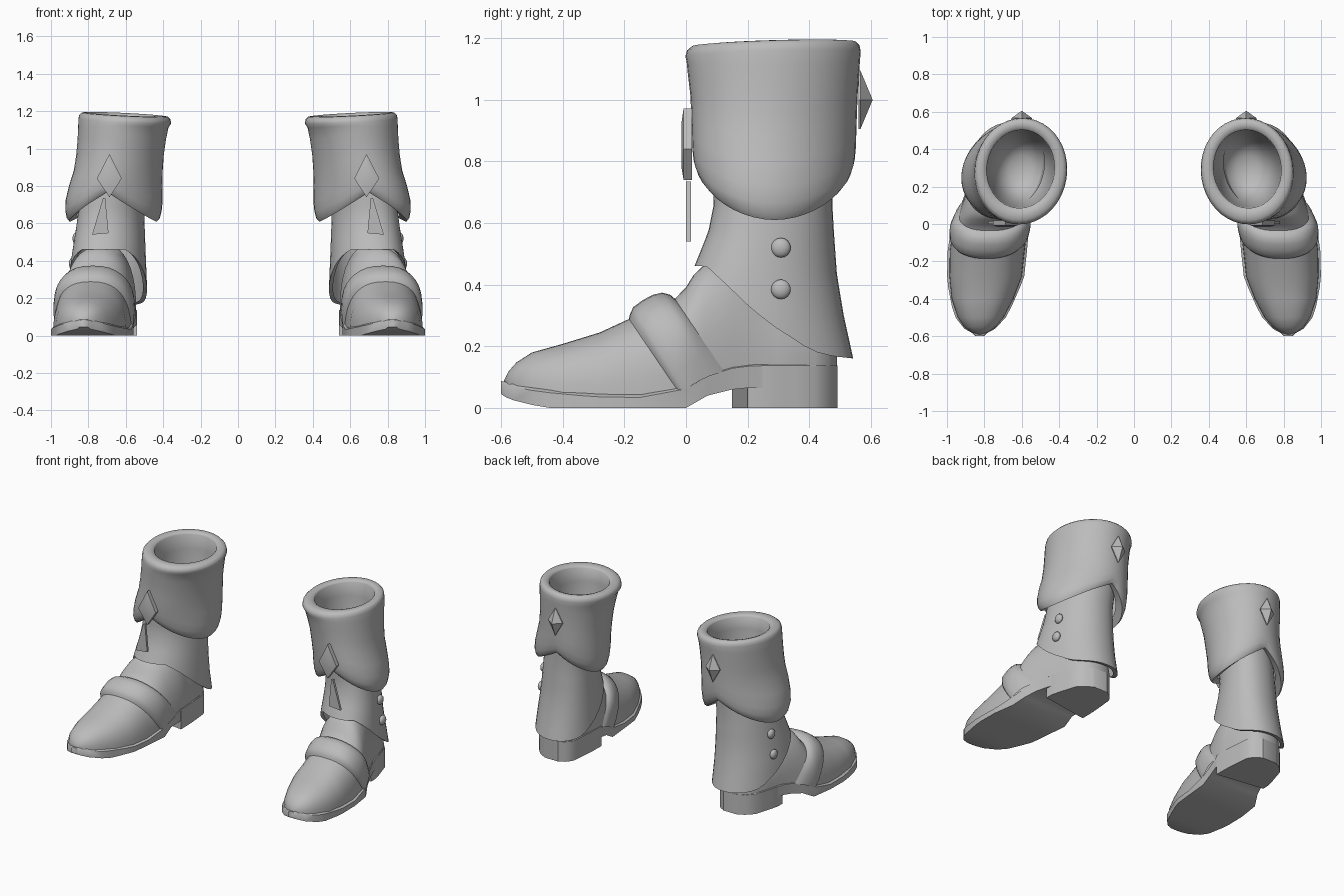
import bpy, bmesh, math
from mathutils import Vector

if "Cube" in bpy.data.objects:
    bpy.data.objects.remove(bpy.data.objects["Cube"])

grey = bpy.data.materials.new("grey leather")
grey.diffuse_color = (0.5, 0.5, 0.5, 1)
grey.use_nodes = True
grey.node_tree.nodes["Principled BSDF"].inputs["Base Color"].default_value = grey.diffuse_color


def finish(name, bm, angle=35):
    """Turn a bmesh into a mirrored pair of parts."""
    bmesh.ops.recalc_face_normals(bm, faces=bm.faces)
    me = bpy.data.meshes.new(name)
    bm.to_mesh(me)
    bm.free()
    me.materials.append(grey)
    ob = bpy.data.objects.new(name, me)
    bpy.context.collection.objects.link(ob)
    bpy.ops.object.select_all(action='DESELECT')
    ob.select_set(True)
    bpy.context.view_layer.objects.active = ob
    bpy.ops.object.shade_smooth_by_angle(angle=math.radians(angle))
    ob.modifiers.new("pair", 'MIRROR').use_axis[0] = True
    return ob


def loft(name, rings, start=False, end=False, closed=True, angle=35):
    """Skin a list of equal-length rings."""
    bm = bmesh.new()
    vs = [[bm.verts.new(p) for p in r] for r in rings]
    n = len(vs[0])
    for a, b in zip(vs, vs[1:]):
        for i in range(n if closed else n - 1):
            j = (i + 1) % n
            bm.faces.new((a[i], a[j], b[j], b[i]))
    if start:
        bm.faces.new(vs[0][::-1])
    if end:
        bm.faces.new(vs[-1])
    return finish(name, bm, angle)


def table(rows, t):
    """Linear lookup in rows sorted by their first value."""
    if t <= rows[0][0]:
        return rows[0][1:]
    for a, b in zip(rows, rows[1:]):
        if t <= b[0]:
            f = (t - a[0]) / (b[0] - a[0])
            return tuple(p + (q - p) * f for p, q in zip(a[1:], b[1:]))
    return rows[-1][1:]


# Shoe upper: y, centre x, half width, base z, top z
SHOE = [(-.59, .825, .012, .075, .09), (-.575, .825, .05, .07, .12), (-.55, .824, .083, .065, .148),
        (-.5, .82, .122, .055, .18), (-.4, .81, .165, .042, .208), (-.28, .793, .194, .034, .245),
        (-.15, .785, .2, .032, .305), (-.04, .772, .2, .04, .35), (0, .767, .196, .06, .392),
        (.025, .762, .19, .078, .432), (.065, .75, .186, .1, .472), (.16, .722, .178, .13, .49),
        (.22, .71, .165, .135, .45), (.3, .703, .152, .135, .36), (.42, .69, .128, .135, .3),
        (.465, .683, .095, .135, .26), (.49, .68, .045, .135, .22)]


def shoe_point(y, a, grow=0.0):
    cx, hw, zb, zt = table(SHOE, y)
    c, s = math.cos(a), max(0, math.sin(a))
    return Vector((cx + (hw + grow * (.4 + .6 * s)) * math.copysign(abs(c) ** .85, c), y,
                   zb + (zt + grow - zb) * s ** .85))


ARC = [math.pi * i / 20 for i in range(21)]
loft("shoe_upper", [[shoe_point(r[0], a) for a in ARC] for r in SHOE], True, True)

# Instep strap, slanted across the shoe and wrapped around it
STRAP = [(0, -.005), (.03, .014), (.1, .032), (.3, .041), (.5, .045), (.7, .04), (.87, .022), (1, -.005)]
rings = []
for t, grow in STRAP:
    ring = []
    for a in ARC:
        y = 0
        for _ in range(30):
            z = shoe_point(y, a).z
            y = .65 * y + .35 * (-.045 + .2 * t - .68 * (z - .08))
        ring.append(shoe_point(y, a, grow))
    rings.append(ring)
loft("instep_strap", rings, closed=False, angle=50)

# Sole: y, bottom z
SOLE = [(-.6, .045), (-.585, .035), (-.56, .025), (-.5, .01), (-.44, 0), (-.34, 0), (-.28, 0), (-.15, 0),
        (0, 0), (.07, .04), (.15, .06), (.2, .065), (.3, .065), (.42, .065), (.48, .065)]
rings = []
for y, zb in SOLE:
    cx, hw, base, _ = table(SHOE, y)
    w = hw + (.012 if y < .05 else .004)
    rings.append([(cx - w, y, zb), (cx + w, y, zb), (cx + w, y, base + .002),
                  (cx + w - .014, y, base + .012), (cx - w + .014, y, base + .012), (cx - w, y, base + .002)])
loft("sole", rings, True, True, angle=50)

# Heel block with a slanted front face and a round back
BACK = (.25, .3, .36, .42, .45, .47, .485, .492)
side = {s: [(table(SHOE, y)[0] + s * (table(SHOE, y)[1] + .006), y) for y in BACK] for s in (-1, 1)}
HEEL = [(.54, .15), (.875, .2)] + side[1] + side[-1][::-1]
loft("heel", [[(x, y, z) for x, y in HEEL] for z in (0, .137)], True, True)

# Gaiter: z, inner x, outer x, front y, back y, shear
LEG = [(.15, .485, .905, -.05, .545, .1), (.3, .492, .9, -.03, .512, .13), (.43, .498, .884, .015, .49, .16),
       (.57, .503, .862, .072, .48, .17), (.66, .505, .85, .09, .475, .17), (.85, .48, .82, .09, .48, .17)]
HEM = [(.03, .46), (.07, .46), (.15, .39), (.27, .27), (.4, .185), (.47, .168), (.55, .16)]


def tube_point(rows, z, a, scale=1.0, power=1.0):
    """Point on an oval tube; shear skews each oval toward the foot's direction."""
    xi, xo, yf, yb, shear = table(rows, z)
    c, s = (math.copysign(abs(v) ** power, v) for v in (math.cos(a), math.sin(a)))
    y = s * (yb - yf) / 2 * scale
    return Vector(((xi + xo) / 2 + c * (xo - xi) / 2 * scale - shear * y, (yf + yb) / 2 + y, z))


ROUND = [2 * math.pi * i / 40 for i in range(40)]
hem = []
for a in ROUND:
    z = .3
    for _ in range(40):
        z = .6 * z + .4 * table(HEM, tube_point(LEG, z, a).y)[0]
    hem.append(z)
rings = [[tube_point(LEG, h + .01, a, .9, .92) for a, h in zip(ROUND, hem)]]
for i in range(11):
    rings.append([tube_point(LEG, h + (.85 - h) * i / 10, a, 1, .92) for a, h in zip(ROUND, hem)])
loft("gaiter", rings)

# Folded cuff with a notch at front and back; same columns as the gaiter
CUFF = [(.6, .415, .92, .05, .525, .17), (.7, .406, .924, .035, .54, .17), (.8, .408, .9, .022, .55, .17),
        (.9, .405, .87, .018, .553, .13), (1, .395, .86, .016, .556, .09), (1.1, .375, .855, .004, .563, .05),
        (1.17, .356, .853, -.002, .567, .03)]
RIM = [(0, .357, .853, -.002, .567, .03), (1, .425, .787, .085, .503, .03)]


def rim_point(a, inset, dz):
    p = tube_point(RIM, inset, a)
    p.z = 1.173 + dz + .05 * (p.x - .6) + .03 * (p.y - .28)
    return p


edge = []
for a in ROUND:
    edge.append(.61 + .157 * max(0, 1 - abs(math.cos(a))) ** .95)
rings = [[tube_point(CUFF, e + .03, a, .76) for a, e in zip(ROUND, edge)]]
for t, s in ((0, .92), (.03, .965), (.1, .99), (.2, 1), (.35, 1), (.5, 1), (.65, 1), (.8, 1), (.92, 1)):
    rings.append([tube_point(CUFF, e + (1.155 - e) * t, a, s) for a, e in zip(ROUND, edge)])
for inset, dz in ((0, -.025), (.06, -.005), (.25, .008), (.6, .01), (.9, .004), (1, -.004)):
    rings.append([rim_point(a, inset, dz) for a in ROUND])
# Hollow lining, rounded off inside the leg
for z, s in ((1.08, .985), (.97, .94), (.87, .86), (.79, .74), (.735, .56), (.71, .35), (.7, .1)):
    ring = []
    for a in ROUND:
        p = tube_point(RIM, 1, a, s)
        p.z = z
        ring.append(p)
    rings.append(ring)
loft("cuff", rings, end=True, angle=50)


def plate(name, outline, layers):
    """Upright plate from an x-z outline; layers are (y, scale about the middle)."""
    mx = sum(p[0] for p in outline) / len(outline)
    mz = sum(p[1] for p in outline) / len(outline)
    loft(name, [[(mx + (x - mx) * k, y, mz + (z - mz) * k) for x, z in outline] for y, k in layers],
         True, True, angle=30)


# Front diamond, its tassel and the rear pointed stud
plate("front_diamond", [(.687, .74), (.755, .84), (.687, .972), (.622, .84)],
      [(-.015, .6), (-.008, 1), (.02, 1)])
plate("tassel", [(.692, .548), (.78, .54), (.722, .735), (.71, .735)], [(0, 1), (.016, 1)])
plate("rear_stud", [(.6, .905), (.655, 1), (.6, 1.095), (.545, 1)], [(.56, 1), (.566, 1), (.605, .02)])

# Outer side buttons
for i, z in enumerate((.52, .385)):
    bm = bmesh.new()
    bmesh.ops.create_uvsphere(bm, u_segments=16, v_segments=8, radius=.032)
    p = tube_point(LEG, z, math.asin(.12), 1, .92)
    bmesh.ops.scale(bm, vec=(.6, 1, 1), verts=bm.verts)
    bmesh.ops.translate(bm, vec=(p.x + .002, .308, z), verts=bm.verts)
    finish("button_%d" % (i + 1), bm, 60)
